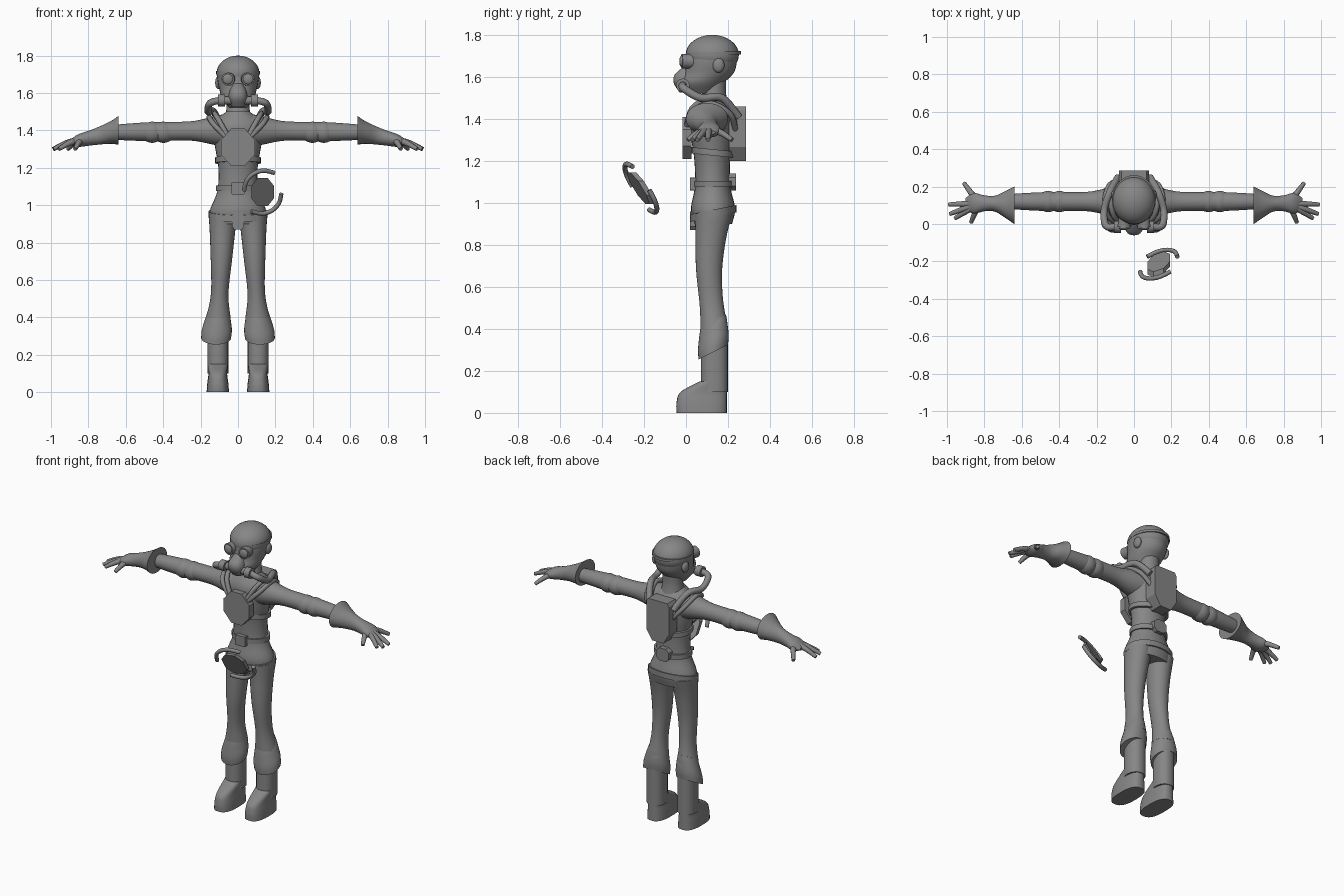
import bpy, bmesh, math
from mathutils import Vector, Matrix

default_cube = bpy.data.objects.get("Cube")
if default_cube:
    bpy.data.objects.remove(default_cube, do_unlink=True)

shade = 0.24
grey = bpy.data.materials.new("plain_grey")
grey.use_nodes = True
grey.diffuse_color = (shade, shade, shade, 1)
grey.node_tree.nodes["Principled BSDF"].inputs["Base Color"].default_value = (shade, shade, shade, 1)


def finish(name, bm, mirror=False, angle=40):
    """Turn a bmesh into a shaded object, mirrored across x if asked."""
    bmesh.ops.recalc_face_normals(bm, faces=bm.faces)
    mesh = bpy.data.meshes.new(name)
    bm.to_mesh(mesh)
    bm.free()
    mesh.materials.append(grey)
    obj = bpy.data.objects.new(name, mesh)
    bpy.context.collection.objects.link(obj)
    bpy.ops.object.select_all(action='DESELECT')
    obj.select_set(True)
    bpy.context.view_layer.objects.active = obj
    bpy.ops.object.shade_smooth_by_angle(angle=math.radians(angle))
    if mirror:
        obj.modifiers.new("Mirror", 'MIRROR')


def sample(values, t):
    """Smoothly interpolate evenly spaced numbers or vectors, t from zero to one."""
    last = len(values) - 1
    index = min(int(t * last), last - 1)
    f = t * last - index
    before, start, stop, after = (values[min(max(index + k, 0), last)] for k in (-1, 0, 1, 2))
    leave, arrive = (stop - before) * 0.5, (after - start) * 0.5
    ease = f * f * (3 - 2 * f)
    return start * (1 - ease) + stop * ease + leave * (f * (1 - f) ** 2) - arrive * (f * f * (1 - f))


def skin(name, loops, mirror=False, angle=40):
    """Join rings of points into a closed skin with flat ends."""
    bm = bmesh.new()
    rings = [[bm.verts.new(point) for point in loop] for loop in loops]
    for low, high in zip(rings, rings[1:]):
        for k in range(len(low)):
            bm.faces.new((low[k], low[k - 1], high[k - 1], high[k]))
    bm.faces.new(rings[0])
    bm.faces.new(rings[-1])
    finish(name, bm, mirror, angle)


def turn(count):
    """Cosine and sine pairs around a circle."""
    angles = [math.tau * k / count for k in range(count)]
    return [(math.cos(a), math.sin(a)) for a in angles]


def loft(name, spine, widths, depths, sideways=False, power=1, tilt=0, mirror=False, rings=20):
    """Oval sections along a spine, upright or sideways along x."""
    spine = [Vector(point) for point in spine]
    loops = []
    for step in range(rings + 1):
        t = step / rings
        centre, width, depth = sample(spine, t), sample(widths, t), sample(depths, t)
        loop = []
        for c, s in turn(28):
            a = math.copysign(abs(c) ** power, c) * width
            b = math.copysign(abs(s) ** power, s) * depth
            loop.append(centre + Vector((0, a, b) if sideways else (a, b, b * tilt)))
        loops.append(loop)
    skin(name, loops, mirror)


def tube(name, path, radius, end_scale=1, mirror=False, steps=20):
    """Round tube along a smooth path."""
    path = [Vector(point) for point in path]
    points = [sample(path, step / steps) for step in range(steps + 1)]
    side = (points[1] - points[0]).orthogonal()
    loops = []
    for i, point in enumerate(points):
        along = (points[min(i + 1, steps)] - points[max(i - 1, 0)]).normalized()
        side = (side - along * side.dot(along)).normalized()
        up = along.cross(side)
        size = radius * (1 + (end_scale - 1) * i / steps)
        loops.append([point + (side * c + up * s) * size for c, s in turn(10)])
    skin(name, loops, mirror, angle=60)


def plate(name, centre, half_size, low_cut, high_cut, slope=(0, 0)):
    """Slab facing the front with chamfered corners, sheared by the slope."""
    w, thick, h = half_size
    half = [(w * low_cut, -h), (w, -h * low_cut), (w, h * high_cut), (w * high_cut, h)]
    outline = half + [(-x, z) for x, z in reversed(half)]
    skin(name, [[Vector(centre) + Vector((x, y + slope[0] * x + slope[1] * z, z)) for x, z in outline]
                for y in (-thick, thick)], angle=25)


def cylinder(name, start, stop, radius):
    start, stop = Vector(start), Vector(stop)
    along = stop - start
    turned = along.to_track_quat('Z', 'Y').to_matrix().to_4x4()
    bm = bmesh.new()
    bmesh.ops.create_cone(bm, cap_ends=True, segments=20, radius1=radius, radius2=radius, depth=along.length,
                          matrix=Matrix.Translation((start + stop) / 2) @ turned)
    finish(name, bm, mirror=True)


def ball(name, centre, radii, mirror=True):
    bm = bmesh.new()
    bmesh.ops.create_uvsphere(bm, u_segments=28, v_segments=16, radius=1,
                              matrix=Matrix.Translation(centre) @ Matrix.Diagonal((*radii, 1)))
    finish(name, bm, mirror)


def band(name, height, thickness, width, depth, tilt=0):
    """Strap running right round the body."""
    y = 0.13
    loft(name, [(0, y, height - thickness / 2), (0, y, height + thickness / 2)],
         [width, width], [depth, depth], tilt=tilt, rings=1)


# Body
loft("torso", [(0, .13, .9), (0, .12, 1.5)],
     widths=[.15, .15, .11, .105, .125, .14, .065], depths=[.09, .105, .085, .085, .1, .1, .06], rings=36)
loft("neck", [(0, .13, 1.46), (0, .14, 1.62)], widths=[.07, .06, .06], depths=[.07, .055, .055])

# Arms with sleeve folds
sleeve = [.09, .075, .053, .05, .05, .045, .04]
loft("sleeves", [(.06, .12, 1.4), (.66, .12, 1.39)], sleeve, sleeve, sideways=True, mirror=True, rings=30)
for name, x in (("upper_folds", .4), ("lower_folds", .46)):
    fold = [.046, .057, .044]
    loft(name, [(x - .04, .12, 1.39), (x + .04, .12, 1.39)], fold, fold, sideways=True, mirror=True, rings=8)

# Flared gloves with fingers fanned from the palm
loft("gloves", [(.64, .1, 1.4), (.77, .11, 1.365), (.9, .11, 1.335)],
     widths=[.1, .075, .043, .042, .055, .03], depths=[.076, .06, .048, .04, .033, .01],
     sideways=True, mirror=True)
palm = Vector((.83, .11, 1.35))
fingers = {"thumbs": (-68, .11), "first_fingers": (-32, .15), "middle_fingers": (-20, .165),
           "ring_fingers": (-2, .16), "small_fingers": (54, .135)}
for name, (angle, length) in fingers.items():
    fan = math.radians(angle)
    reach = Vector((math.cos(fan), math.sin(fan), 0)) * length
    tube(name, [palm, palm + reach / 2 - Vector((0, 0, .015)), palm + reach - Vector((0, 0, .05))],
         radius=.021, end_scale=.5, mirror=True)

# Legs, slanted cuffs and boots
loft("trouser_legs", [(.08, .13, .95), (.09, .11, .68), (.105, .135, .4)],
     widths=[.077, .066, .055, .047, .065], depths=[.09, .073, .062, .057, .066], mirror=True)
loft("flared_cuffs", [(.103, .13, .44), (.117, .13, .29)],
     widths=[.054, .067, .08, .08], depths=[.06, .067, .073, .07], tilt=.5, mirror=True)
boot_x = .108
loft("boot_shafts", [(boot_x, .135, .1), (boot_x, .135, .38)], [.056, .056], [.064, .064],
     power=.9, mirror=True, rings=1)
loft("boot_feet", [(boot_x, .075, 0), (boot_x, .075, .05), (boot_x, .085, .1), (boot_x, .13, .15)],
     widths=[.06, .056, .05, .054], depths=[.12, .12, .11, .065], power=.75, mirror=True)

# Head and cap
loft("head", [(0, .07, 1.52), (0, .075, 1.57), (0, .108, 1.62), (0, .12, 1.67), (0, .125, 1.72)],
     widths=[.045, .085, .1, .11, .11], depths=[.07, .105, .12, .122, .122])
ball("cap", (0, .125, 1.705), (.115, .127, .095), mirror=False)
band("cap_brim", 1.71, .015, width=.117, depth=.131, tilt=.04)
ball("ears", (.104, .155, 1.655), (.018, .028, .035))

# Breathing mask with goggles, filters and hoses
loft("mask_muzzle", [(0, .01, 1.525), (0, 0, 1.57), (0, 0, 1.61), (0, .025, 1.65)],
     widths=[.035, .05, .045, .025], depths=[.04, .058, .054, .035], power=.85)
cylinder("goggle_rims", (.047, .03, 1.674), (.054, -.02, 1.674), radius=.035)
ball("goggle_lenses", (.054, -.02, 1.674), (.028, .012, .028))
cylinder("filter_necks", (.03, -.01, 1.56), (.075, -.01, 1.56), radius=.022)
cylinder("filters", (.07, -.015, 1.56), (.108, -.015, 1.56), radius=.032)
tube("air_hoses", [(.1, -.015, 1.56), (.15, -.01, 1.545), (.16, .07, 1.5), (.13, .17, 1.5), (.085, .25, 1.41)],
     radius=.019, mirror=True)

# Harness, chest plate and backpack
for name, shift in (("inner_straps", 0), ("outer_straps", .03)):
    drop = shift * .6
    tube(name, [(.04, 0, 1.34), (.1 + shift, .03, 1.45 - drop), (.125 + shift, .12, 1.49 - drop),
                (.1 + shift, .21, 1.44 - drop), (.07, .235, 1.35)], radius=.014, mirror=True)
band("chest_strap", 1.24, .03, width=.123, depth=.103, tilt=-.1)
plate("chest_plate", (0, .005, 1.31), (.09, .021, .1), low_cut=.4, high_cut=.4)
plate("backpack", (0, .245, 1.33), (.08, .04, .13), low_cut=.5, high_cut=.85)
plate("back_pouch", (0, .215, 1.1), (.045, .023, .04), low_cut=.5, high_cut=.5)

# Belts and buckles
band("waist_belt", 1.09, .03, width=.118, depth=.095)
plate("waist_buckle", (0, .035, 1.09), (.035, .016, .032), low_cut=.9, high_cut=.9)
band("hip_belt", .95, .035, width=.158, depth=.11, tilt=.2)
plate("hip_buckle", (0, .04, .915), (.033, .02, .045), low_cut=.6, high_cut=.9)

# Loose ornament floating in front of the hip, two curled arms around a leaning plate
centre = Vector((.132, -.215, 1.07))
lean = (.35, -.6)
plate("loose_plate", centre, (.06, .014, .075), low_cut=.45, high_cut=.45, slope=lean)
for name, start in (("loose_upper_arm", 175), ("loose_lower_arm", -5)):
    path = []
    for step in range(5):
        angle = math.radians(start - 29 * step)
        radius = .1 + step * .005
        x, z = radius * math.cos(angle), radius * math.sin(angle)
        path.append(centre + Vector((x, lean[0] * x + lean[1] * z, z)))
    tube(name, path, radius=.012)
